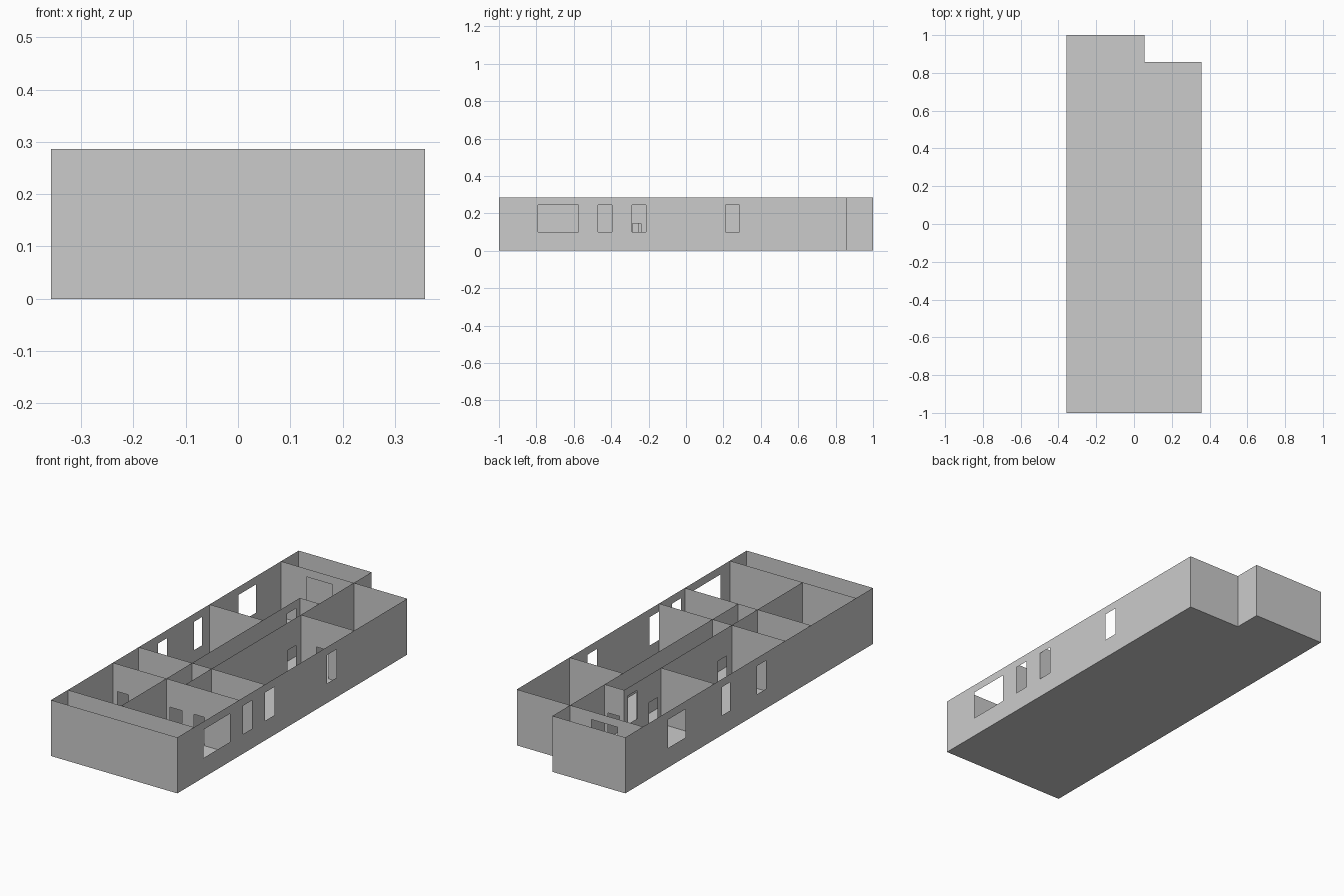
import bpy, bmesh

if "Cube" in bpy.data.objects:
    bpy.data.objects.remove(bpy.data.objects["Cube"])

H = 0.286            # wall height
W = 0.357            # half width
SILL, HEAD = 0.10, 0.245
DOOR = 0.145
HALL = 0.055         # half width of corridor


def win(a, b):
    return (a, b, SILL, HEAD)


def door(a, b):
    return (a, b, 0.0, DOOR)


def finish(name, bm):
    bmesh.ops.remove_doubles(bm, verts=bm.verts, dist=1e-5)
    me = bpy.data.meshes.new(name)
    bm.to_mesh(me)
    bm.free()
    ob = bpy.data.objects.new(name, me)
    bpy.context.collection.objects.link(ob)


def wall(name, axis, pos, a, b, holes=()):
    """Thin wall running along axis from a to b at pos, with openings left out."""
    bm = bmesh.new()
    us = sorted({a, b, *[h[0] for h in holes], *[h[1] for h in holes]})
    zs = sorted({0.0, H, *[h[2] for h in holes], *[h[3] for h in holes]})
    for u0, u1 in zip(us, us[1:]):
        for z0, z1 in zip(zs, zs[1:]):
            um, zm = (u0 + u1) / 2, (z0 + z1) / 2
            if any(h[0] < um < h[1] and h[2] < zm < h[3] for h in holes):
                continue
            quad = [(u0, z0), (u1, z0), (u1, z1), (u0, z1)]
            bm.faces.new([bm.verts.new((u, pos, z) if axis == 'x' else (pos, u, z))
                          for u, z in quad])
    finish(name, bm)


# floor slab outline with the back right notch
BACK = 0.857
bm = bmesh.new()
outline = [(-W, -1), (W, -1), (W, BACK), (HALL, BACK), (HALL, 1), (-W, 1)]
bm.faces.new([bm.verts.new((x, y, 0)) for x, y in reversed(outline)])
finish("floor", bm)

# outer walls
wall("front_wall", 'x', -1, -W, W)
wall("right_wall", 'y', W, -1, BACK,
     [win(-.79, -.575), win(-.47, -.395), win(-.29, -.215), win(.21, .285)])
wall("left_wall", 'y', -W, -1, 1,
     [win(-.138, -.065), win(.154, .22), win(.512, .655)])
wall("back_wall_right", 'x', BACK, HALL, W)
wall("notch_wall", 'y', HALL, BACK, 1)
wall("back_wall_left", 'x', 1, -W, HALL)

# balcony partitions at both ends
wall("front_balcony_partition", 'x', -.864, -W, W)
wall("back_balcony_partition", 'x', BACK, -W, HALL, [win(-.213, -.067)])

# cross partitions
wall("front_room_partition", 'x', -.5, -W, W,
     [door(-.33, -.27), door(-.034, .034), door(.10, .16)])
wall("middle_partition", 'x', -.292, -W, W, [door(-.034, .034)])
wall("left_cross_partition", 'x', .28, -W, -HALL)
wall("right_cross_partition", 'x', .43, HALL, W, [door(.144, .21)])
wall("corridor_end", 'x', .578, -HALL, HALL, [door(-.03, .035)])

# lengthwise partitions
wall("front_room_divider", 'y', -HALL, -.864, -.5)
wall("corridor_left", 'y', -HALL, -.5, .578,
     [door(-.25, -.18), door(.31, .376), win(.474, .547)])
wall("corridor_right", 'y', HALL, -.5, BACK,
     [door(-.285, -.241), door(.323, .388)])
